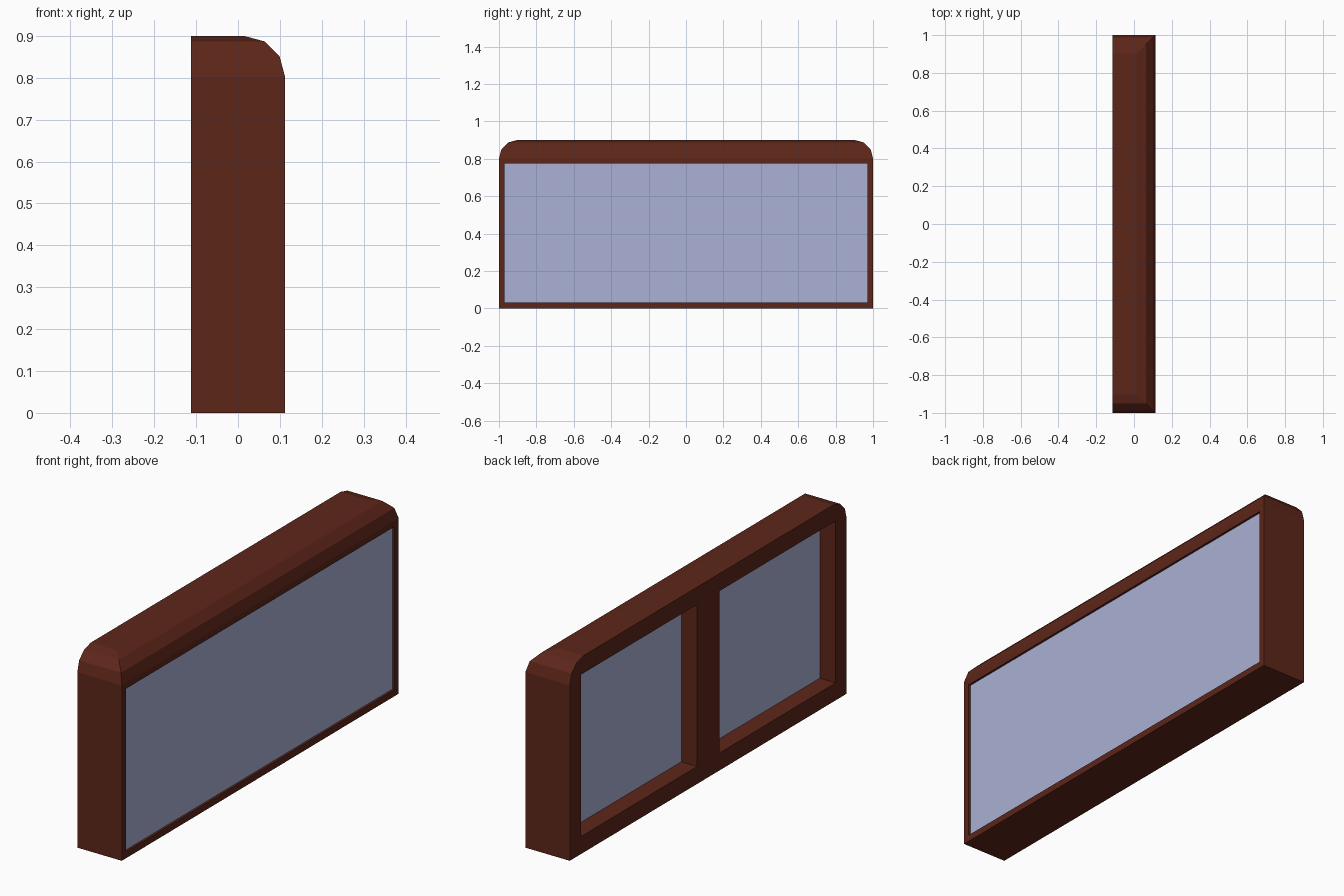
import bpy, bmesh, math
from mathutils import Vector

if "Cube" in bpy.data.objects:
    bpy.data.objects.remove(bpy.data.objects["Cube"])

X, H, R = 0.1125, 0.9, 0.098      # half depth, height, rounding radius
BACK, FRONT = -0.0325, 0.1025     # glass surface positions


def material(name, color):
    m = bpy.data.materials.new(name)
    m.diffuse_color = (*color, 1)
    m.use_nodes = True
    m.node_tree.nodes["Principled BSDF"].inputs["Base Color"].default_value = m.diffuse_color
    return m


def box(name, lo, hi, mat=None):
    bm = bmesh.new()
    bmesh.ops.create_cube(bm, size=1)
    lo, hi = Vector(lo), Vector(hi)
    for v in bm.verts:
        v.co = (lo + hi) / 2 + v.co * (hi - lo)
    return add(name, bm, mat)


def add(name, bm, mat=None):
    bmesh.ops.recalc_face_normals(bm, faces=bm.faces)
    me = bpy.data.meshes.new(name)
    bm.to_mesh(me)
    bm.free()
    if mat:
        me.materials.append(mat)
    ob = bpy.data.objects.new(name, me)
    bpy.context.collection.objects.link(ob)
    return ob


wood = material("dark_red_wood", (0.11, 0.019, 0.01))
glass = material("blue_glass", (0.40, 0.44, 0.66))

# Frame body: stacked rings drawn in at the top on three sides, flat back
levels = [(0, 0)]
for i in range(4):
    a = math.radians(30 * i)
    levels.append((H - R + R * math.sin(a), R * (1 - math.cos(a))))
bm = bmesh.new()
rings = [[bm.verts.new(p) for p in ((-X, d - 1, z), (X - d, d - 1, z),
                                    (X - d, 1 - d, z), (-X, 1 - d, z))]
         for z, d in levels]
for a, b in zip(rings, rings[1:]):
    for i in range(4):
        j = (i + 1) % 4
        bm.faces.new((a[i], a[j], b[j], b[i]))
bm.faces.new(rings[0][::-1])
bm.faces.new(rings[-1])
frame = add("frame", bm, wood)


# Pocket cut in the frame with a thin pane on its floor
def window(name, y0, y1, z0, z1, x_glass, x_open):
    s = 1 if x_open > x_glass else -1
    deep = x_glass - s * 0.002
    cutter = box(name + "_cutter", (min(deep, x_open), y0, z0),
                 (max(deep, x_open), y1, z1), wood)
    cutter.hide_render = True
    cutter.hide_viewport = True
    cutter.display_type = 'WIRE'
    mod = frame.modifiers.new(name, 'BOOLEAN')
    mod.operation = 'DIFFERENCE'
    mod.solver = 'EXACT'
    mod.object = cutter
    inner = x_glass - s * 0.004
    box(name + "_pane", (min(inner, x_glass), y0, z0),
        (max(inner, x_glass), y1, z1), glass)


# Wide front glass and two deep back windows
window("front_glass", -0.97, 0.97, 0.03, 0.775, FRONT, 0.2)
for side, y in (("left", 0.5), ("right", -0.5)):
    window(side + "_back_window", y - 0.42, y + 0.42, 0.08, 0.82, BACK, -0.2)
